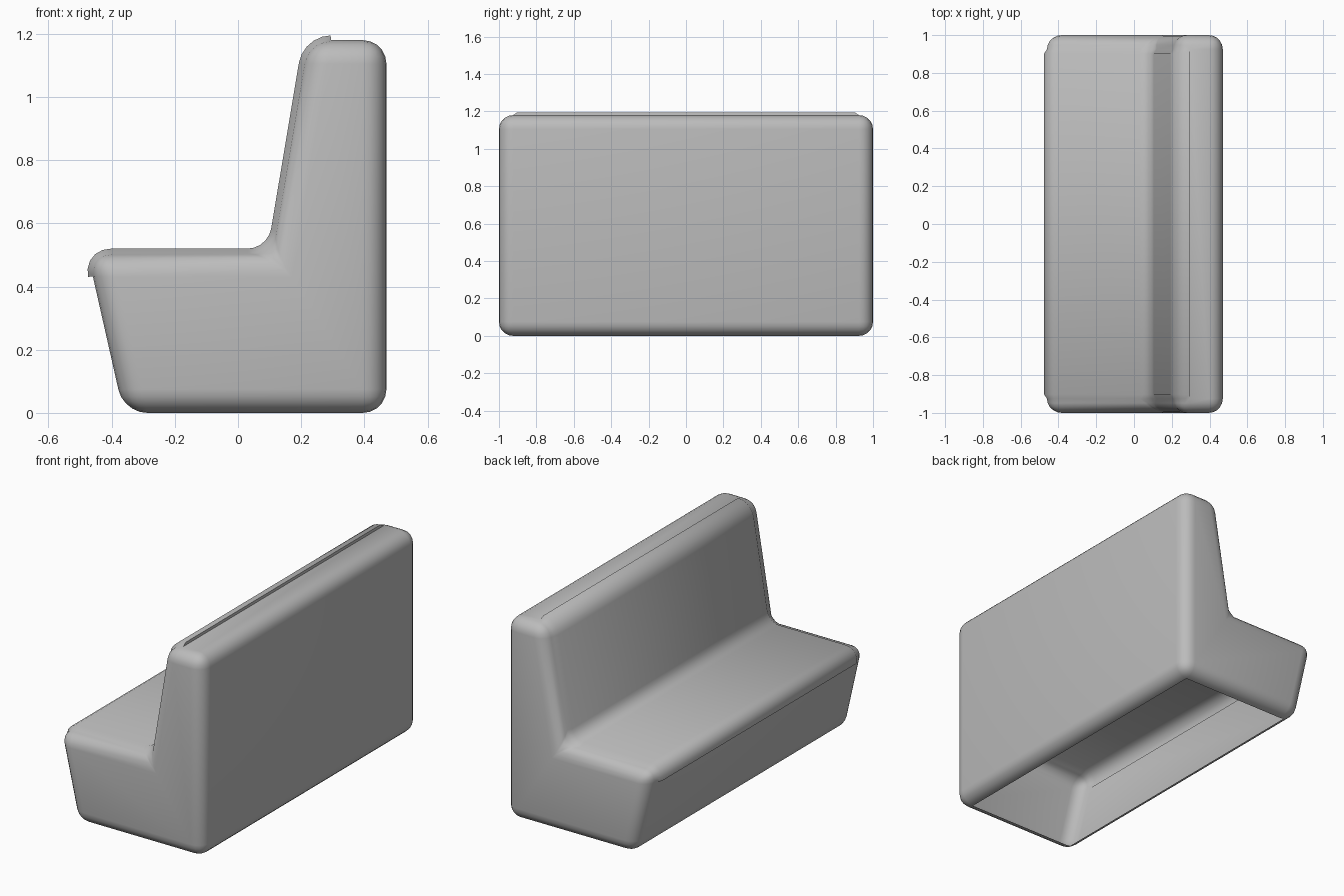
import bpy
import bmesh
from mathutils import Vector

if "Cube" in bpy.data.objects:
    bpy.data.objects.remove(bpy.data.objects["Cube"], do_unlink=True)

ROUND = 0.075      # edge rounding
PAD = 0.015        # thickness of the raised upholstery panel

# Side profile: base front, base back, back top, back front, seat crook, seat front
profile = [(-0.362, 0), (0.47, 0), (0.47, 1.18), (0.22, 1.18), (0.107, 0.505), (-0.476, 0.505)]

# Solid bench body, extruded along its length and rounded on every edge
bm = bmesh.new()
outline = bm.faces.new([bm.verts.new((x, -1, z)) for x, z in profile])
ext = bmesh.ops.extrude_face_region(bm, geom=[outline], use_keep_orig=True)
for v in ext["geom"]:
    if isinstance(v, bmesh.types.BMVert):
        v.co.y = 1
bmesh.ops.recalc_face_normals(bm, faces=bm.faces[:])
bmesh.ops.bevel(bm, geom=bm.edges[:], offset=ROUND, offset_type='OFFSET',
                segments=5, profile=0.5, affect='EDGES', clamp_overlap=True)
bm.normal_update()

# Open underside
bmesh.ops.delete(bm, geom=[f for f in bm.faces if f.normal.z < -0.99], context='FACES')


def on_panel(face):
    """Long faces from the seat's front edge up to the top of the backrest."""
    n, c = face.normal, face.calc_center_median()
    lengthwise = max(v.co.y for v in face.verts) > 0.9 and min(v.co.y for v in face.verts) < -0.9
    return lengthwise and c.x < 0.3 and c.z > 0.42 and n.z > -0.19 and n.z < 0.999 or (
        lengthwise and n.z > 0.999 and c.z < 0.6)


# Raised upholstery panel with stepped long edges and sloped ends
panel = [f for f in bm.faces if on_panel(f)]
shift = {}
for f in panel:
    for v in f.verts:
        shift[v.co.to_tuple(5)] = shift.get(v.co.to_tuple(5), Vector()) + f.normal
ext = bmesh.ops.extrude_face_region(bm, geom=panel)
old = [f for f in panel if f.is_valid]
raised = [g for g in ext["geom"] if isinstance(g, bmesh.types.BMVert)]
bmesh.ops.delete(bm, geom=old, context='FACES')
for v in raised:
    v.co += shift[v.co.to_tuple(5)].normalized() * PAD
    v.co.y *= 0.975

mesh = bpy.data.meshes.new("booth_bench")
bm.to_mesh(mesh)
bm.free()
bench = bpy.data.objects.new("booth_bench", mesh)
bpy.context.collection.objects.link(bench)

# Single grey finish
grey = bpy.data.materials.new("plain_grey")
grey.use_nodes = True
colour = (0.5, 0.5, 0.5, 1)
grey.diffuse_color = colour
grey.node_tree.nodes["Principled BSDF"].inputs["Base Color"].default_value = colour
mesh.materials.append(grey)

bpy.ops.object.select_all(action='DESELECT')
bench.select_set(True)
bpy.context.view_layer.objects.active = bench
bpy.ops.object.shade_smooth_by_angle(angle=0.7)
